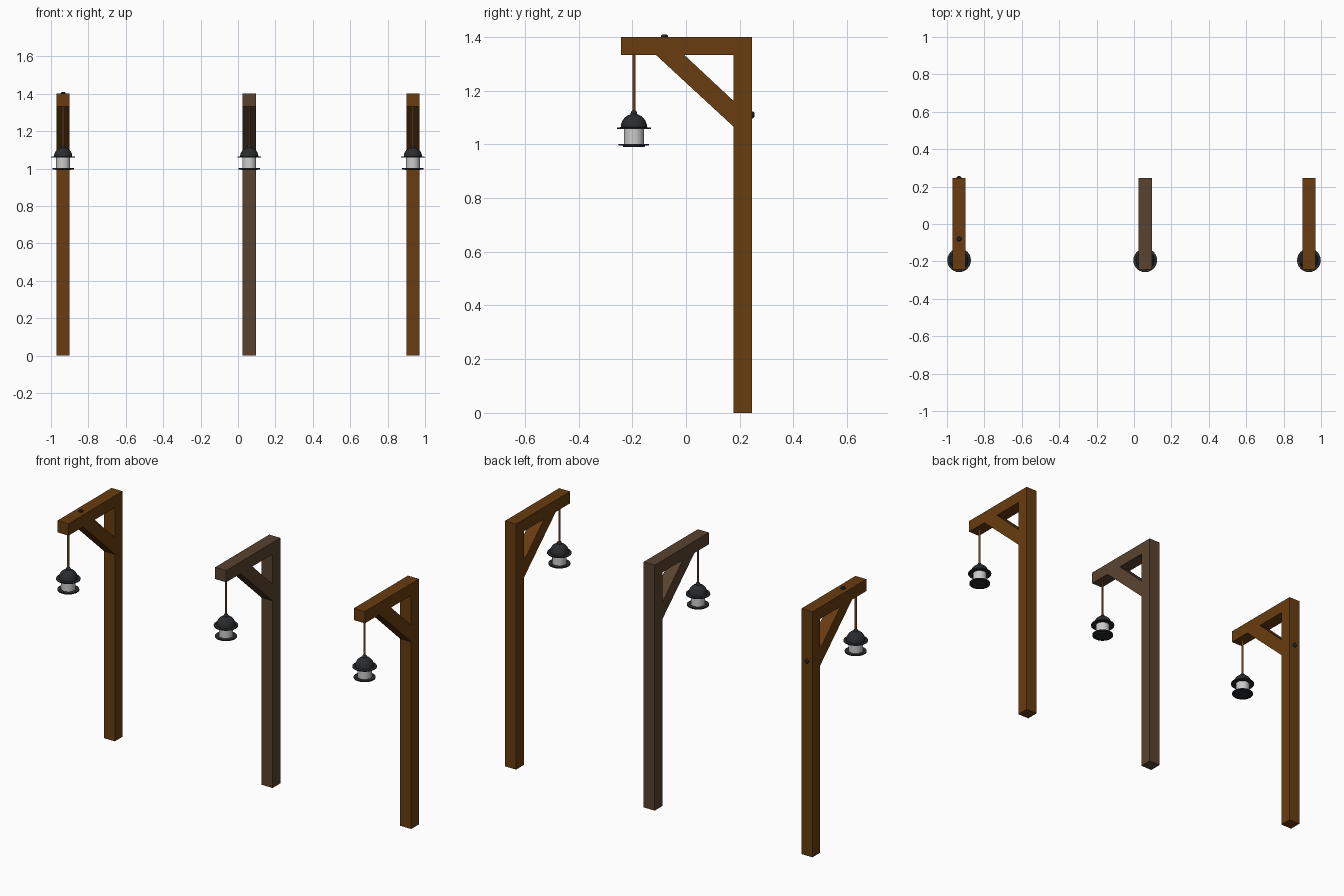
import bpy, bmesh, math
from mathutils import Matrix

if "Cube" in bpy.data.objects:
    bpy.data.objects.remove(bpy.data.objects["Cube"])


def material(name, rgb):
    m = bpy.data.materials.new(name)
    m.diffuse_color = (*rgb, 1)
    m.use_nodes = True
    m.node_tree.nodes["Principled BSDF"].inputs["Base Color"].default_value = m.diffuse_color
    return m


OAK = material("brown_wood", (0.14, 0.045, 0.005))
AGED = material("aged_wood", (0.10, 0.055, 0.028))
IRON = material("dark_iron", (0.022, 0.024, 0.026))
ROPE = material("rope", (0.42, 0.17, 0.04))
ROPE_AGED = material("aged_rope", (0.20, 0.09, 0.04))
W = 0.035          # half width of the timbers
LAMP_Y = -0.194    # hanging point of the lantern


def finish(name, bm, mat, smooth=False):
    bmesh.ops.recalc_face_normals(bm, faces=bm.faces)
    me = bpy.data.meshes.new(name)
    bm.to_mesh(me)
    bm.free()
    ob = bpy.data.objects.new(name, me)
    bpy.context.collection.objects.link(ob)
    if mat:
        me.materials.append(mat)
    if smooth:
        bpy.ops.object.select_all(action='DESELECT')
        ob.select_set(True)
        bpy.context.view_layer.objects.active = ob
        bpy.ops.object.shade_smooth_by_angle(angle=math.radians(35))
    return ob


def timber(name, x, outline, mat):
    """Extrude a (y, z) outline across the timber width."""
    bm = bmesh.new()
    face = bm.faces.new([bm.verts.new((x - W, y, z)) for y, z in outline])
    ext = bmesh.ops.extrude_face_region(bm, geom=[face])
    verts = [v for v in ext["geom"] if isinstance(v, bmesh.types.BMVert)]
    bmesh.ops.translate(bm, verts=verts, vec=(2 * W, 0, 0))
    finish(name, bm, mat)


def lathe(name, loc, profile, mat, steps=24, rot=None):
    """Spin an (r, z) profile about the z axis through loc."""
    bm = bmesh.new()
    vs = [bm.verts.new((r, 0, z)) for r, z in profile]
    edges = [bm.edges.new(p) for p in zip(vs, vs[1:])]
    bmesh.ops.spin(bm, geom=vs + edges, axis=(0, 0, 1), cent=(0, 0, 0),
                   angle=2 * math.pi, steps=steps, use_duplicate=False)
    bmesh.ops.remove_doubles(bm, verts=bm.verts, dist=1e-5)
    ob = finish(name, bm, mat, True)
    ob.matrix_world = Matrix.Translation(loc) @ (rot or Matrix())


def rect(y0, y1, z0, z1):
    return [(y0, z0), (y1, z0), (y1, z1), (y0, z1)]


# Lantern hood: brim, dome and top knob
hood = [(0, 1.062), (0.0635, 1.058), (0.0635, 1.063), (0.049, 1.064)]
hood += [(0.049 * math.cos(a), 1.064 + 0.050 * math.sin(a))
         for a in (math.radians(d) for d in (15, 30, 45, 60, 75))]
hood += [(0.012, 1.117), (0.010, 1.123), (0.005, 1.127), (0, 1.127)]
base = [(0, 0.991), (0.040, 0.991), (0.042, 0.996), (0.057, 0.996),
        (0.057, 1.002), (0, 1.002)]
glass = [(0, 1.001), (0.037, 1.001), (0.037, 1.061), (0, 1.061)]


def lamp_post(tag, x, wood, rope):
    timber(tag + "_post", x, rect(0.176, 0.246, 0, 1.333), wood)
    timber(tag + "_beam", x, rect(-0.242, 0.246, 1.333, 1.4), wood)
    timber(tag + "_brace", x, [(-0.112, 1.333), (-0.006, 1.333),
                               (0.176, 1.163), (0.176, 1.067)], wood)
    at = (x, LAMP_Y, 0)
    lathe(tag + "_rope", at, [(0, 1.12), (0.0055, 1.12), (0.0055, 1.335), (0, 1.335)], rope, 10)
    lathe(tag + "_lantern_hood", at, hood, IRON)
    lathe(tag + "_lantern_glass", at, glass, None)
    lathe(tag + "_lantern_base", at, base, IRON)


lamp_post("left", -0.935, OAK, ROPE)
lamp_post("middle", 0.06, AGED, ROPE_AGED)
lamp_post("right", 0.935, OAK, ROPE)

# Bolts holding the brace of the left post
bolt = [(0, -0.002), (0.013, -0.002), (0.013, 0.004), (0.008, 0.009), (0, 0.010)]
lathe("beam_bolt", (-0.935, -0.08, 1.4), bolt, IRON, 12)
lathe("post_bolt", (-0.935, 0.246, 1.11), bolt, IRON, 12,
      Matrix.Rotation(-math.pi / 2, 4, 'X'))
